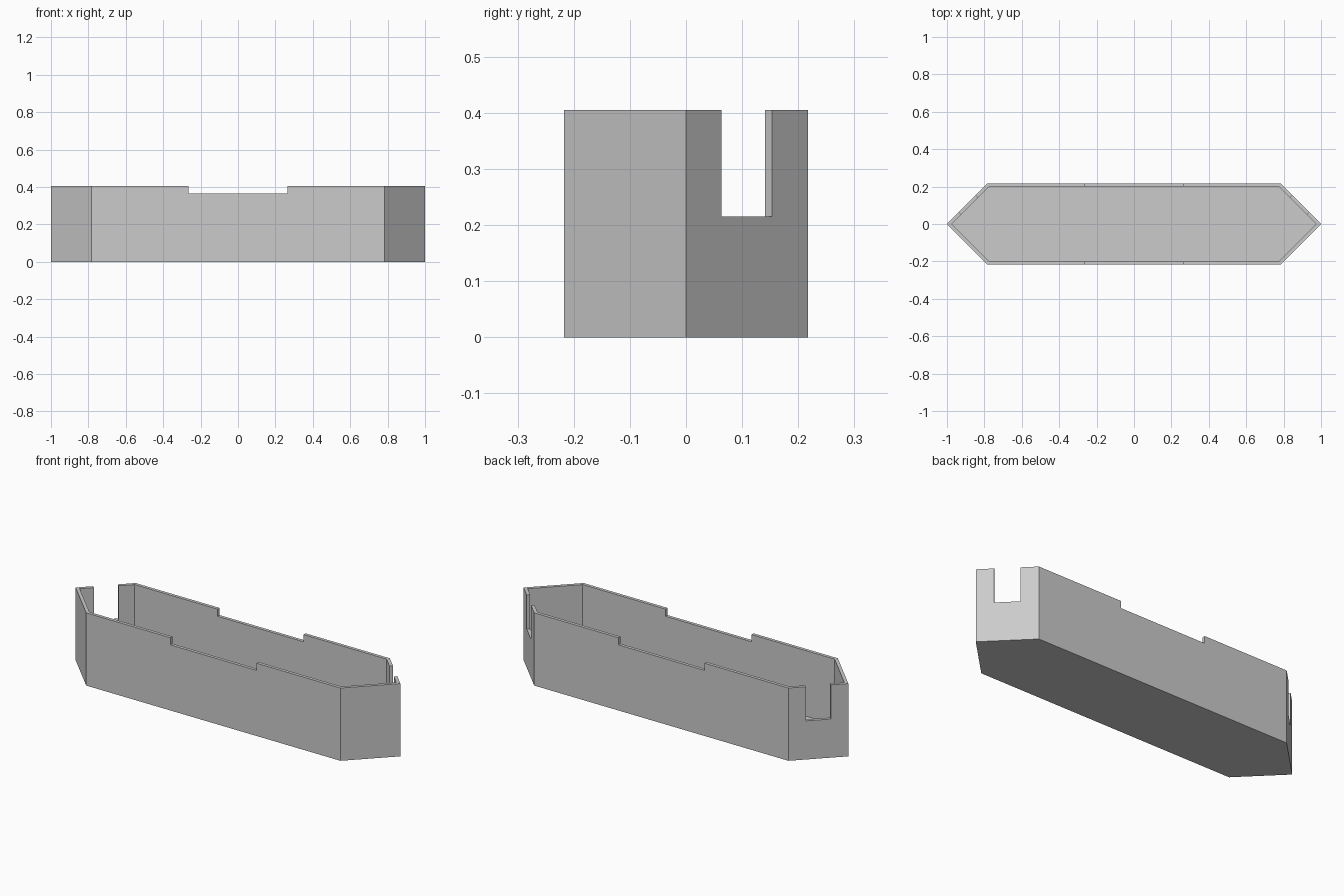
import bpy, bmesh, math
from mathutils import Matrix

cube = bpy.data.objects.get("Cube")
if cube:
    bpy.data.objects.remove(cube, do_unlink=True)

HALF_W, HEIGHT, FLOOR, WALL = 0.217, 0.405, 0.04, 0.0177

grey = bpy.data.materials.new("light_grey")
grey.use_nodes = True
colour = (0.6, 0.6, 0.6, 1)
grey.diffuse_color = colour
grey.node_tree.nodes["Principled BSDF"].inputs["Base Color"].default_value = colour


def add_object(name, bm):
    bmesh.ops.recalc_face_normals(bm, faces=bm.faces)
    mesh = bpy.data.meshes.new(name)
    bm.to_mesh(mesh)
    bm.free()
    mesh.materials.append(grey)
    obj = bpy.data.objects.new(name, mesh)
    bpy.context.collection.objects.link(obj)
    return obj


def pointed_prism(name, inset, z0, z1):
    """Six-sided prism with 45 degree pointed ends, walls moved in by inset."""
    tip = 1 - inset * math.sqrt(2)
    w = HALF_W - inset
    s = tip - w
    bm = bmesh.new()
    outline = [(tip, 0), (s, w), (-s, w), (-tip, 0), (-s, -w), (s, -w)]
    face = bm.faces.new([bm.verts.new((x, y, z0)) for x, y in outline])
    ext = bmesh.ops.extrude_face_region(bm, geom=[face])["geom"]
    top = [v for v in ext if isinstance(v, bmesh.types.BMVert)]
    bmesh.ops.translate(bm, verts=top, vec=(0, 0, z1 - z0))
    return add_object(name, bm)


def box(name, centre, size, turn=0):
    bm = bmesh.new()
    m = Matrix.Translation(centre) @ Matrix.Rotation(turn, 4, 'Z') @ Matrix.Diagonal((*size, 1))
    bmesh.ops.create_cube(bm, size=1, matrix=m)
    return add_object(name, bm)


# Hull block and the volumes to remove from it
tray = pointed_prism("pointed_tray", 0, 0, HEIGHT)
cutters = [pointed_prism("cavity_cutter", WALL, FLOOR, 0.6),
           box("side_notch_cutter", (0, 0, 0.465), (0.53, 1, 0.2))]

# Tall slots in the two rear slanted walls
for side in (-1, 1):
    centre = (side * (1 - HALF_W / 2), HALF_W / 2, 0.415)
    cutters.append(box("end_slot_cutter", centre, (0.08, 0.1275, 0.4), side * math.pi / 4 if side > 0 else 3 * math.pi / 4))

for cutter in cutters:
    cutter.hide_render = True
    mod = tray.modifiers.new(cutter.name, 'BOOLEAN')
    mod.operation = 'DIFFERENCE'
    mod.solver = 'EXACT'
    mod.object = cutter

# Bake the cuts, then drop the cutters
bpy.context.view_layer.update()
baked = bpy.data.meshes.new_from_object(tray.evaluated_get(bpy.context.evaluated_depsgraph_get()))
tray.modifiers.clear()
tray.data = baked
for cutter in cutters:
    bpy.data.objects.remove(cutter, do_unlink=True)
